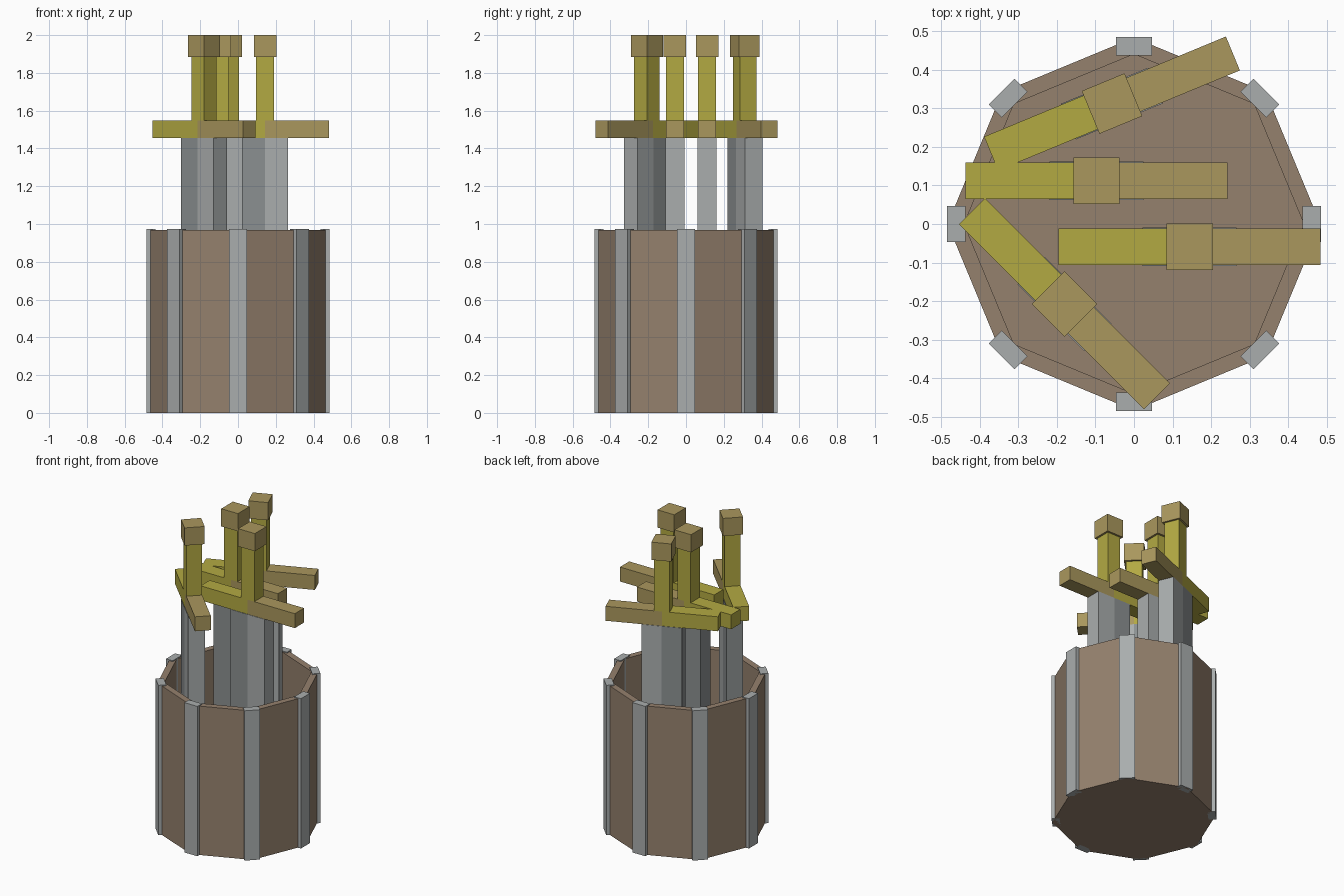
import bpy, bmesh
from math import radians, cos, sin, pi
from mathutils import Matrix, Vector

if "Cube" in bpy.data.objects:
    bpy.data.objects.remove(bpy.data.objects["Cube"])


def material(name, rgb):
    m = bpy.data.materials.new(name)
    m.diffuse_color = (*rgb, 1)
    m.use_nodes = True
    m.node_tree.nodes["Principled BSDF"].inputs["Base Color"].default_value = m.diffuse_color
    return m


WOOD = material("barrel_wood", (0.30, 0.22, 0.155))
YELLOW = material("yellow_grip", (0.45, 0.40, 0.055))
TAN = material("tan_trim", (0.40, 0.31, 0.11))
DARK = material("dark_steel", (0.26, 0.28, 0.285))
LIGHT = material("light_steel", (0.40, 0.42, 0.42))


def finish(name, bm, mats):
    bmesh.ops.recalc_face_normals(bm, faces=bm.faces)
    me = bpy.data.meshes.new(name)
    bm.to_mesh(me)
    bm.free()
    for m in mats:
        me.materials.append(m)
    ob = bpy.data.objects.new(name, me)
    bpy.context.collection.objects.link(ob)
    return ob


def box(name, size, z0, z1, mats, centre=(0, 0), angle=0.0):
    """Upright box; with two materials it is split in half along its length."""
    bm = bmesh.new()
    bmesh.ops.create_cube(bm, size=1)
    bmesh.ops.scale(bm, vec=(size[0], size[1], z1 - z0), verts=bm.verts)
    if len(mats) == 2:
        bmesh.ops.bisect_plane(bm, geom=bm.verts[:] + bm.edges[:] + bm.faces[:],
                               plane_co=(0, 0, 0), plane_no=(1, 0, 0))
        for f in bm.faces:
            f.material_index = int(f.calc_center_median().x > 0)
    place = Matrix.Translation(Vector((*centre, (z0 + z1) / 2))) @ Matrix.Rotation(angle, 4, 'Z')
    bmesh.ops.transform(bm, matrix=place, verts=bm.verts)
    return finish(name, bm, mats)


# Barrel: hollow octagon with a closed floor
bm = bmesh.new()
rings = [[bm.verts.new((r * cos(i * pi / 4), r * sin(i * pi / 4), z)) for i in range(8)]
         for r, z in ((0.483, 0), (0.483, 0.968), (0.44, 0.968), (0.44, 0.045))]
for a, b in zip(rings, rings[1:]):
    for i in range(8):
        j = (i + 1) % 8
        bm.faces.new((a[i], a[j], b[j], b[i]))
bm.faces.new(rings[0])
bm.faces.new(rings[-1])
finish("barrel", bm, [WOOD])

# Metal corner strips
for i in range(8):
    a = i * pi / 4
    box(f"corner_strip_{i + 1}", (0.048, 0.094), 0, 0.974, [LIGHT],
        (0.461 * cos(a), 0.461 * sin(a)), a)

# Swords standing in the barrel, point down
SWORDS = [(-0.057, 0.312, 22.5), (-0.097, 0.112, 0), (0.144, -0.059, 0), (-0.18, -0.207, -45)]
for n, (x, y, deg) in enumerate(SWORDS, 1):
    a = radians(deg)
    c = (x, y)
    box(f"blade_{n}", (0.244, 0.1), 0.06, 1.455, [DARK, LIGHT], c, a)
    box(f"guard_{n}", (0.678, 0.095), 1.455, 1.549, [YELLOW, TAN], c, a)
    box(f"handle_{n}", (0.095, 0.095), 1.549, 1.885, [YELLOW], c, a)
    box(f"pommel_{n}", (0.12, 0.12), 1.885, 2.0, [TAN], c, a)
